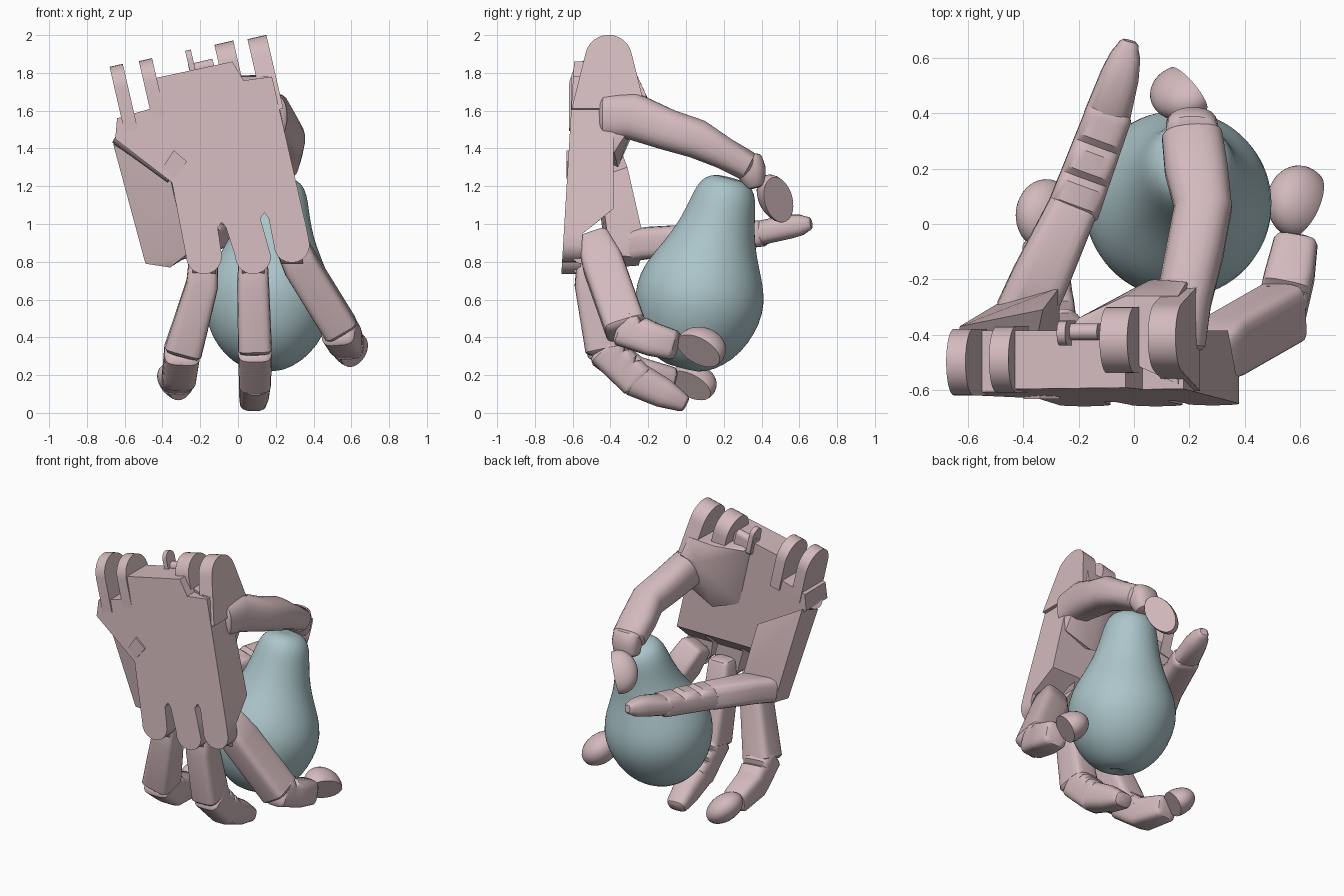
import bpy, bmesh, math
from mathutils import Vector, Matrix

if "Cube" in bpy.data.objects:
    bpy.data.objects.remove(bpy.data.objects["Cube"])


def material(name, rgb):
    m = bpy.data.materials.new(name)
    m.use_nodes = True
    m.diffuse_color = (*rgb, 1)
    m.node_tree.nodes["Principled BSDF"].inputs["Base Color"].default_value = (*rgb, 1)
    return m


PINK = material("dusty pink", (0.65, 0.49, 0.51))
BLUE = material("pale blue", (0.41, 0.56, 0.59))


def finish(bm, name, mat=PINK, angle=35):
    bmesh.ops.recalc_face_normals(bm, faces=bm.faces)
    mesh = bpy.data.meshes.new(name)
    bm.to_mesh(mesh)
    bm.free()
    ob = bpy.data.objects.new(name, mesh)
    bpy.context.collection.objects.link(ob)
    mesh.materials.append(mat)
    bpy.ops.object.select_all(action="DESELECT")
    ob.select_set(True)
    bpy.context.view_layer.objects.active = ob
    bpy.ops.object.shade_smooth_by_angle(angle=math.radians(angle))
    return ob


def limb(name, stations, side, power=3.5, sides=20, pads=0):
    """Loft of rounded sections (x, y, z, width, height); pads crease the inner side of the first span."""
    rows = [(*s, 1) for s in stations]
    if pads:
        a, b = stations[:2]
        span = []
        for k in range(pads):
            for f, inner in ((0, 0.7), (0.2, 1), (0.8, 1)):
                span.append((*[u + (v - u) * (k + f) / pads for u, v in zip(a, b)], inner))
        rows = span + rows[1:]
    # Rounded ends
    for at, nxt in ((0, 1), (-1, -2)):
        p = rows[at]
        d = (Vector(p[:3]) - Vector(rows[nxt][:3])).normalized()
        for step, scale in ((0.015, 0.88), (0.024, 0.6)):
            cap = (*(Vector(p[:3]) + d * step), p[3] * scale, p[4] * scale, p[5])
            if at == 0:
                rows.insert(0, cap)
            else:
                rows.append(cap)
    bm = bmesh.new()
    rings = []
    for i, r in enumerate(rows):
        t = Vector(rows[min(i + 1, len(rows) - 1)][:3]) - Vector(rows[max(i - 1, 0)][:3])
        t.normalize()
        s = Vector(side)
        s = (s - t * s.dot(t)).normalized()
        u = t.cross(s)
        ring = []
        for k in range(sides):
            a = math.tau * (k + 0.5) / sides
            c, d = math.cos(a), math.sin(a)
            cx = math.copysign(abs(c) ** (2 / power), c) * r[3] / 2
            cy = math.copysign(abs(d) ** (2 / power), d) * r[4] / 2
            ring.append(bm.verts.new(Vector(r[:3]) + s * cx + u * (cy if cy > 0 else cy * r[5])))
        rings.append(ring)
    for a, b in zip(rings, rings[1:]):
        for k in range(sides):
            j = (k + 1) % sides
            bm.faces.new((a[k], a[j], b[j], b[k]))
    bm.faces.new(rings[0])
    bm.faces.new(rings[-1])
    return finish(bm, name)


def fingertip(name, centre, radii, along, normal):
    """Domed pad with a flat face."""
    n = Vector(normal).normalized()
    a = Vector(along)
    a = (a - n * a.dot(n)).normalized()
    b = n.cross(a)
    bm = bmesh.new()
    bmesh.ops.create_uvsphere(bm, u_segments=28, v_segments=18, radius=1)
    cut = bmesh.ops.bisect_plane(bm, geom=bm.verts[:] + bm.edges[:] + bm.faces[:],
                                 plane_co=(0, 0, 0.25), plane_no=(0, 0, 1), clear_outer=True)
    bmesh.ops.contextual_create(bm, geom=[e for e in cut["geom_cut"] if isinstance(e, bmesh.types.BMEdge)])
    m = Matrix((a * radii[0], b * radii[1], n * radii[2])).transposed().to_4x4()
    bm.transform(Matrix.Translation(centre) @ m)
    finish(bm, name)


def hull(name, points, angle=35):
    bm = bmesh.new()
    for p in points:
        bm.verts.new(p)
    bmesh.ops.convex_hull(bm, input=bm.verts)
    bmesh.ops.delete(bm, geom=[v for v in bm.verts if not v.link_faces], context="VERTS")
    finish(bm, name, angle=angle)


def lug(name, x, top, bottom, width, y0, y1, flare=0.0):
    """Wrist ear: a slab with a rounded top, leaning with the palm."""
    mid, r = (y0 + y1) / 2, (y1 - y0) / 2
    prof = [(mid + r * math.cos(math.pi * k / 14), top - r + r * math.sin(math.pi * k / 14))
            for k in range(15)]
    prof += [(y0 - flare, bottom), (y1 + flare, bottom)]
    hull(name, [(x + dx - 0.23 * (z - top), y, z + 0.23 * dx)
                for y, z in prof for dx in (-width / 2, width / 2)])


def cylinder(name, a, b, r):
    a, b = Vector(a), Vector(b)
    bm = bmesh.new()
    bmesh.ops.create_cone(bm, cap_ends=True, segments=24, radius1=r, radius2=r, depth=(b - a).length)
    rot = (b - a).to_track_quat("Z", "Y").to_matrix().to_4x4()
    bm.transform(Matrix.Translation((a + b) / 2) @ rot)
    finish(bm, name)


# Palm plate with three thin rounded knuckle tongues
outline = [(-0.35, 1.22), (-0.65, 1.45), (-0.64, 1.56), (-0.43, 1.62), (-0.45, 1.77),
           (-0.03, 1.86), (0.03, 1.76), (0.18, 1.78), (0.365, 0.97)]
KNUCKLES = [(0.285, 0.89), (0.08, 0.83), (-0.18, 0.83)]
SLOTS = [(0.14, 1.06), (-0.085, 1.01)]
for i, (cx, cz) in enumerate(KNUCKLES):
    for k in range(11):
        a = math.pi * k / 10
        outline.append((cx + 0.095 * math.cos(a), cz - 0.095 * math.sin(a)))
    for sx, sz in SLOTS[i:i + 1]:
        outline += [(sx + 0.022, sz - 0.03), (sx, sz), (sx - 0.022, sz - 0.03)]
bm = bmesh.new()
front = bm.faces.new([bm.verts.new((x, 0, z)) for x, z in outline])
new = bmesh.ops.extrude_face_region(bm, geom=[front])["geom"]
for v in new:
    if isinstance(v, bmesh.types.BMVert):
        v.co.y = 1
bmesh.ops.triangulate(bm, faces=[f for f in bm.faces if len(f.verts) > 4])
for z in (1.08, 0.95):
    bmesh.ops.bisect_plane(bm, geom=bm.verts[:] + bm.edges[:] + bm.faces[:],
                           plane_co=(0, 0, z), plane_no=(0, 0, 1))
for v in bm.verts:
    face_y = -0.59 - 0.06 * (1.9 - v.co.z)
    thin = min(1, max(0, (1.08 - v.co.z) / 0.13))
    back_y = -0.385 * (1 - thin) + (face_y + 0.1) * thin
    v.co.y = back_y if v.co.y > 0.5 else face_y
finish(bm, "palm")

# Wrist ears and small fittings
lug("wrist_ear_outer", -0.645, 1.84, 1.5, 0.07, -0.62, -0.38)
lug("wrist_ear_inner", -0.49, 1.87, 1.55, 0.07, -0.61, -0.37)
lug("wrist_ear_thumb_side", 0.1, 1.99, 1.6, 0.1, -0.535, -0.285, 0.07)
lug("wrist_block", -0.075, 1.96, 1.7, 0.1, -0.54, -0.3)
lug("wrist_nub", -0.265, 1.92, 1.75, 0.03, -0.44, -0.35)
lug("wrist_step", -0.2, 1.86, 1.75, 0.13, -0.42, -0.36)

# Thumb mount on the back of the palm
hull("thumb_mount", [(-0.24, -0.4, 1.78), (-0.2, -0.34, 1.76), (-0.03, -0.26, 1.78),
                     (0.04, -0.26, 1.78), (0.16, -0.26, 1.79), (0.19, -0.21, 1.68),
                     (0.06, -0.2, 1.66), (0.2, -0.58, 1.7), (0.16, -0.58, 1.78),
                     (0.26, -0.55, 1.4), (0.24, -0.38, 1.38), (0.05, -0.36, 1.3),
                     (-0.14, -0.39, 1.36), (0.24, -0.27, 1.55)], 40)

# Swinging side palm and its hinge
cylinder("side_palm_hinge", (-0.62, -0.5, 1.49), (-0.33, -0.54, 1.28), 0.075)
hull("hinge_cover", [(x, y, z) for y in (-0.633, -0.6)
                     for x, z in ((-0.4, 1.3), (-0.34, 1.39), (-0.27, 1.33), (-0.34, 1.24))])
hull("side_palm", [(-0.66, -0.5, 1.42), (-0.36, -0.46, 1.25), (-0.27, -0.4, 0.84),
                   (-0.36, -0.39, 0.77), (-0.49, -0.42, 0.79), (-0.63, -0.37, 1.46),
                   (-0.33, -0.31, 1.3), (-0.27, -0.23, 0.95), (-0.28, -0.24, 0.82),
                   (-0.36, -0.25, 0.78), (-0.48, -0.28, 0.81)])

# Three lower fingers: proximal box, creased middle, fingertip
X = (1, 0, 0)
limb("right_finger_base", [(-0.18, -0.51, 0.86, 0.15, 0.13), (-0.19, -0.5, 0.68, 0.17, 0.18),
                           (-0.29, -0.42, 0.33, 0.2, 0.21)], X, 5)
limb("right_finger_middle", [(-0.295, -0.43, 0.33, 0.19, 0.2), (-0.31, -0.28, 0.21, 0.18, 0.19),
                             (-0.325, -0.08, 0.17, 0.16, 0.15)], X, 4, pads=2)
fingertip("right_fingertip", (-0.32, 0.035, 0.16), (0.13, 0.085, 0.12), (0, 1, -0.1), (0.65, -0.45, -0.5))

limb("middle_finger_base", [(0.08, -0.51, 0.86, 0.15, 0.13), (0.08, -0.5, 0.68, 0.17, 0.18),
                            (0.09, -0.43, 0.34, 0.18, 0.21)], X, 5)
limb("middle_finger_pads", [(0.09, -0.43, 0.34, 0.18, 0.2), (0.09, -0.26, 0.17, 0.17, 0.19)],
     X, 4, pads=3)
limb("middle_fingertip", [(0.09, -0.27, 0.18, 0.17, 0.19), (0.085, -0.12, 0.105, 0.16, 0.16),
                          (0.08, -0.02, 0.055, 0.14, 0.1)], X, 3)

S = (0.85, -0.1, 0.5)
limb("left_finger_base", [(0.27, -0.49, 0.92, 0.17, 0.17), (0.33, -0.44, 0.79, 0.19, 0.22),
                          (0.54, -0.32, 0.45, 0.19, 0.22)], S, 5)
limb("left_finger_middle", [(0.53, -0.33, 0.45, 0.18, 0.2), (0.565, -0.18, 0.39, 0.18, 0.18),
                            (0.585, -0.07, 0.36, 0.16, 0.16)], X, 4, pads=2)
fingertip("left_fingertip", (0.595, 0.08, 0.345), (0.135, 0.095, 0.125), (0, 1, -0.15), (0.65, -0.45, -0.5))

# Knuckle pins
for (cx, cz), side in zip(KNUCKLES, ("left", "middle", "right")):
    cylinder(side + "_knuckle_pin", (cx - 0.06, -0.55, cz - 0.04), (cx + 0.06, -0.55, cz - 0.04), 0.06)

# Side finger reaching behind
limb("side_finger_base", [(-0.4, -0.33, 0.88, 0.21, 0.17), (-0.34, -0.2, 0.9, 0.21, 0.17),
                          (-0.22, 0.06, 0.92, 0.18, 0.16)], X, 4)
limb("side_finger_pads", [(-0.22, 0.05, 0.92, 0.19, 0.16), (-0.09, 0.4, 0.95, 0.17, 0.14)],
     X, 3.5, pads=3)
limb("side_fingertip", [(-0.1, 0.38, 0.95, 0.17, 0.13), (-0.05, 0.54, 0.985, 0.14, 0.13),
                        (-0.03, 0.61, 0.995, 0.11, 0.11), (-0.022, 0.64, 1.0, 0.08, 0.08)], X, 2.6)

# Thumb
limb("thumb", [(0.16, -0.43, 1.57, 0.2, 0.24), (0.18, -0.28, 1.57, 0.2, 0.25),
               (0.22, -0.1, 1.5, 0.21, 0.22), (0.25, 0.06, 1.45, 0.21, 0.21),
               (0.225, 0.2, 1.375, 0.23, 0.17), (0.21, 0.32, 1.31, 0.22, 0.16)], X, 2.6)
limb("thumb_joint", [(0.21, 0.33, 1.34, 0.19, 0.15), (0.21, 0.345, 1.28, 0.19, 0.16),
                     (0.2, 0.36, 1.22, 0.17, 0.12)], X, 2.5)
fingertip("thumb_tip", (0.175, 0.475, 1.135), (0.14, 0.085, 0.115), (-0.1, 0.5, -0.85), (0.7, 0.45, -0.2))

# Pear, turned about a leaning axis
PROFILE = [(0, 0.03), (0.06, 0.0), (0.13, 0.015), (0.21, 0.07), (0.285, 0.16), (0.33, 0.28),
           (0.345, 0.38), (0.33, 0.48), (0.285, 0.58), (0.235, 0.68), (0.2, 0.78),
           (0.178, 0.88), (0.162, 0.96), (0.13, 1.02), (0.07, 1.045), (0, 1.04)]
bm = bmesh.new()
vs = [bm.verts.new((r, 0, z)) for r, z in PROFILE]
es = [bm.edges.new(p) for p in zip(vs, vs[1:])]
bmesh.ops.spin(bm, geom=vs + es, cent=(0, 0, 0), axis=(0, 0, 1), angle=math.tau, steps=40)
bmesh.ops.remove_doubles(bm, verts=bm.verts, dist=0.0005)
lean = Vector((0.08, 0.25, 1)).to_track_quat("Z", "Y").to_matrix().to_4x4()
bm.transform(Matrix.Translation((0.13, -0.02, 0.235)) @ lean)
pear = finish(bm, "pear", BLUE, 80)
sub = pear.modifiers.new("smooth", "SUBSURF")
sub.levels = sub.render_levels = 1
